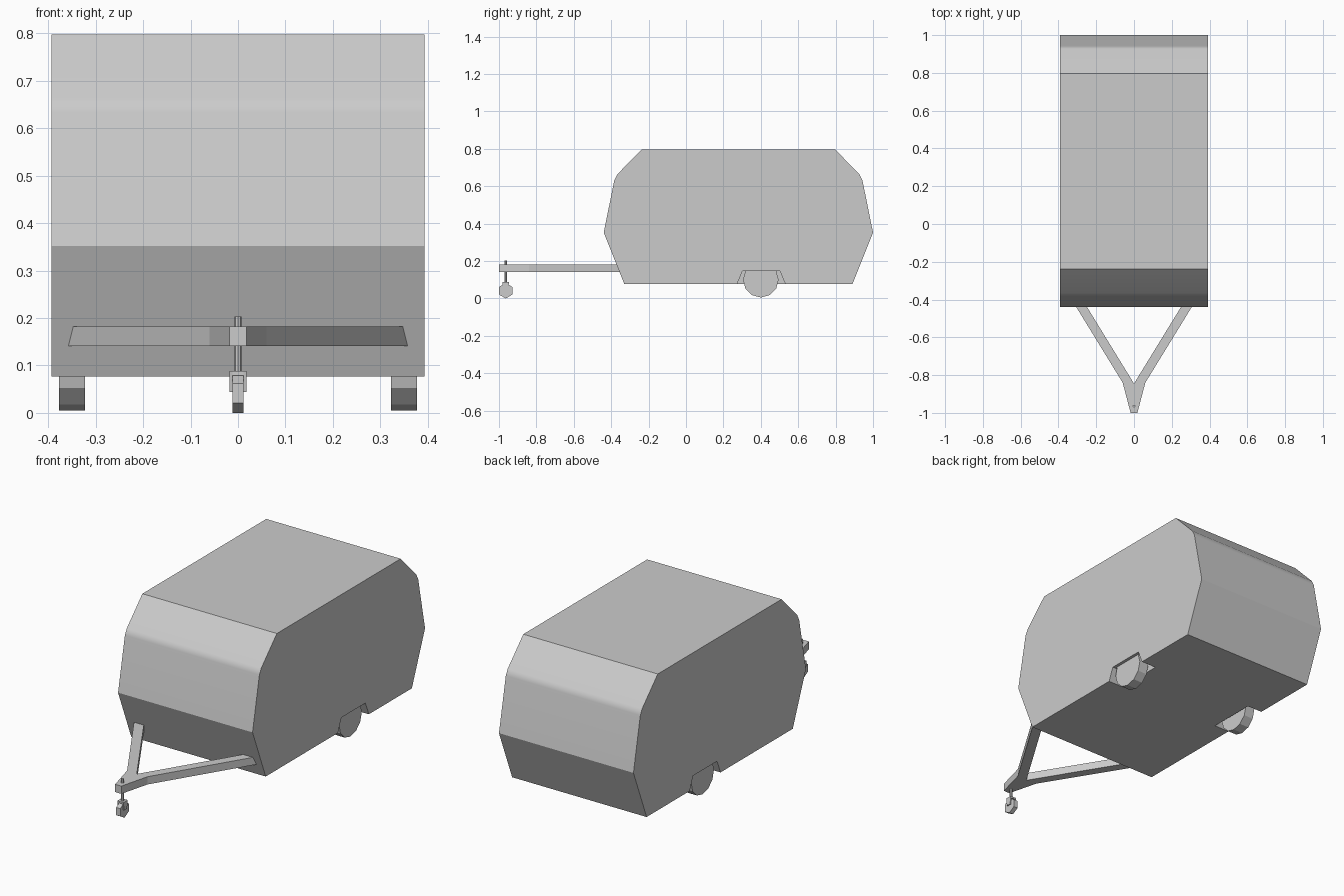
import bpy, bmesh, math
from mathutils import Vector

if "Cube" in bpy.data.objects:
    bpy.data.objects.remove(bpy.data.objects["Cube"])


def extrude(name, pts, axis, lo, hi):
    """Prism: 2D profile extruded along x (profile y,z) or z (profile x,y)."""
    bm = bmesh.new()
    co = (lambda p: (lo, p[0], p[1])) if axis == 'x' else (lambda p: (p[0], p[1], lo))
    face = bm.faces.new([bm.verts.new(co(p)) for p in pts])
    ext = bmesh.ops.extrude_face_region(bm, geom=[face])
    step = Vector((hi - lo, 0, 0)) if axis == 'x' else Vector((0, 0, hi - lo))
    bmesh.ops.translate(bm, vec=step, verts=[v for v in ext['geom'] if isinstance(v, bmesh.types.BMVert)])
    bmesh.ops.recalc_face_normals(bm, faces=bm.faces)
    me = bpy.data.meshes.new(name)
    bm.to_mesh(me)
    bm.free()
    ob = bpy.data.objects.new(name, me)
    bpy.context.collection.objects.link(ob)
    return ob


def ngon(cy, cz, r, n):
    """Regular polygon in the side plane with a corner at the bottom."""
    return [(cy + r * math.sin(2 * math.pi * i / n), cz - r * math.cos(2 * math.pi * i / n)) for i in range(n)]


def activate(ob):
    bpy.ops.object.select_all(action='DESELECT')
    ob.select_set(True)
    bpy.context.view_layer.objects.active = ob


# Body shell: profile symmetric about y = 0.28, with eased shoulders
half = [(0.61, 0.077), (0.72, 0.352), (0.663, 0.633), (0.647, 0.664), (0.517, 0.797)]
profile = [(0.28 + d, z) for d, z in half] + [(0.28 - d, z) for d, z in reversed(half)]
body = extrude("body", profile, 'x', -0.393, 0.393)

# Wheel arches cut into the lower sides
arch = [(0.266, 0.06), (0.302, 0.147), (0.502, 0.147), (0.538, 0.06)]
for side in (-1, 1):
    cutter = extrude("arch_cutter", arch, 'x', *sorted((side * 0.305, side * 0.45)))
    cutter.hide_render = True
    mod = body.modifiers.new("arch", 'BOOLEAN')
    mod.operation = 'DIFFERENCE'
    mod.solver = 'EXACT'
    mod.object = cutter
    activate(body)
    bpy.ops.object.modifier_apply(modifier=mod.name)
    bpy.data.objects.remove(cutter)
activate(body)
bpy.ops.object.shade_smooth_by_angle(angle=math.radians(25))
weighted = body.modifiers.new("weighted", 'WEIGHTED_NORMAL')
weighted.keep_sharp = True

# Road wheels
for side, name in ((-1, "left_wheel"), (1, "right_wheel")):
    extrude(name, ngon(0.40, 0.10, 0.095, 12), 'x', *sorted((side * 0.322, side * 0.377)))

# V-shaped drawbar, ends buried in the body
right = [(0.018, -1.0), (0.06, -0.84), (0.373, -0.33), (0.316, -0.33)]
outline = right + [(0, -0.845)] + [(-x, y) for x, y in reversed(right)]
extrude("drawbar", outline, 'z', 0.141, 0.182)

# Jockey wheel: post, fork and small hexagonal wheel
Y = -0.964
post = [(0.0075 * math.cos(i * math.pi / 4), Y + 0.0075 * math.sin(i * math.pi / 4)) for i in range(8)]
extrude("jockey_post", post, 'z', 0.08, 0.203)
extrude("jockey_wheel", ngon(Y, 0.041, 0.041, 6), 'x', -0.012, 0.012)
fork = [(Y - 0.012, 0.044), (Y + 0.012, 0.044), (Y + 0.018, 0.088), (Y - 0.018, 0.088)]
for side, name in ((-1, "left_fork_leg"), (1, "right_fork_leg")):
    extrude(name, fork, 'x', *sorted((side * 0.012, side * 0.018)))
extrude("fork_bridge", [(Y - 0.018, 0.079), (Y + 0.018, 0.079), (Y + 0.018, 0.088), (Y - 0.018, 0.088)],
        'x', -0.012, 0.012)
